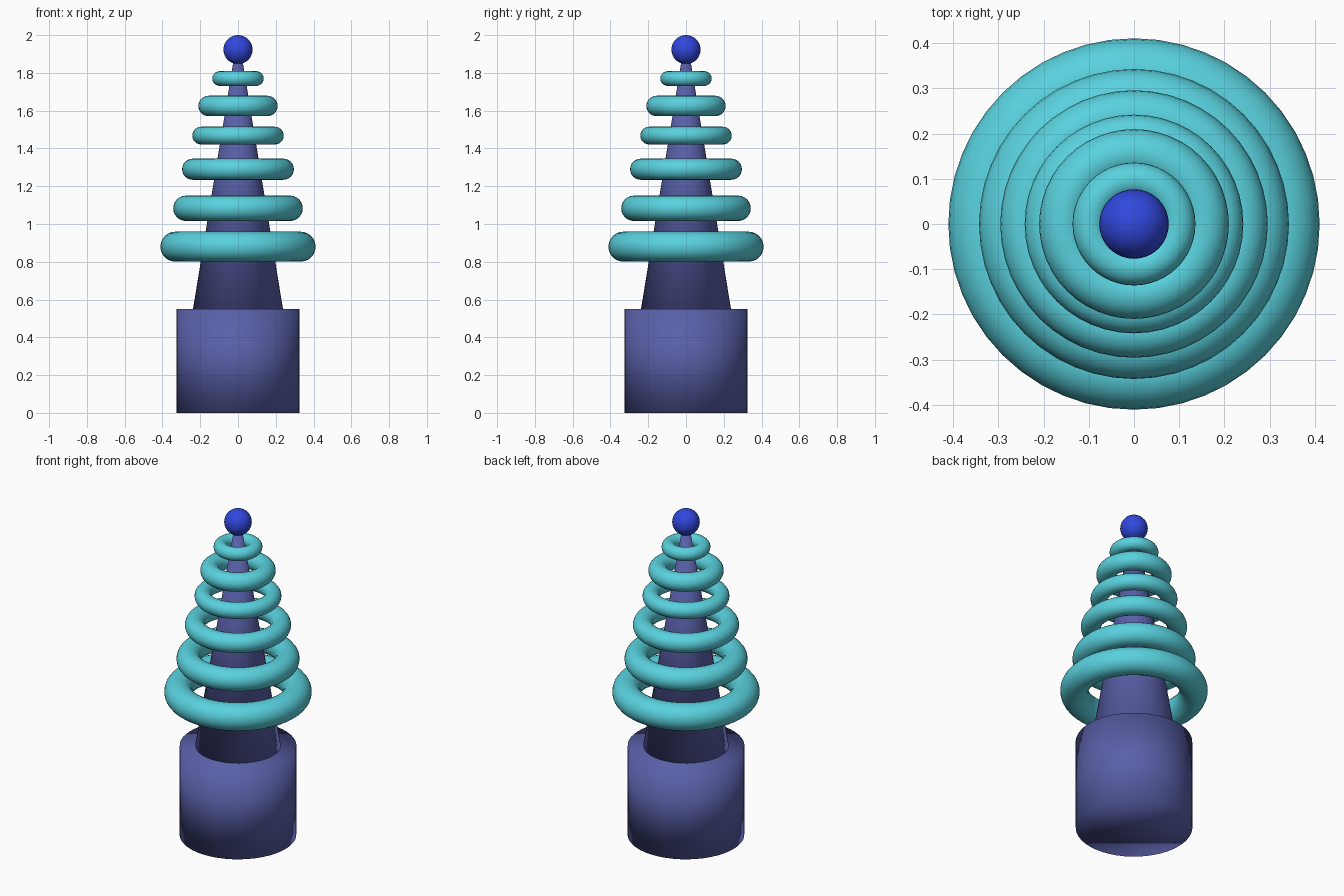
import bpy

cube = bpy.data.objects.get("Cube")
if cube:
    bpy.data.objects.remove(cube, do_unlink=True)


def make_material(name, rgb):
    mat = bpy.data.materials.new(name)
    mat.use_nodes = True
    colour = (*rgb, 1.0)
    mat.diffuse_color = colour
    mat.node_tree.nodes["Principled BSDF"].inputs["Base Color"].default_value = colour
    return mat


def finish(name, mat):
    """Name, colour and fully smooth the newest object."""
    obj = bpy.context.object
    obj.name = name
    obj.data.materials.append(mat)
    bpy.ops.object.shade_smooth()
    return obj


indigo = make_material("muted indigo", (0.10, 0.115, 0.39))
turquoise = make_material("turquoise", (0.10, 0.64, 0.73))
blue = make_material("bright blue", (0.03, 0.065, 0.73))

# Base drum
base_top = 0.55
bpy.ops.mesh.primitive_cylinder_add(
    vertices=48, radius=0.325, depth=base_top, location=(0, 0, base_top / 2))
finish("base_drum", indigo)

# Tapered mast, from the drum into the ball
mast_top = 1.92
bpy.ops.mesh.primitive_cone_add(
    vertices=48, radius1=0.238, radius2=0.015, depth=mast_top - base_top,
    location=(0, 0, (base_top + mast_top) / 2))
finish("mast", indigo)

# Floating rings: height, outer radius, tube radius
rings = [
    (0.88, 0.411, 0.079),
    (1.083, 0.343, 0.067),
    (1.29, 0.296, 0.056),
    (1.468, 0.242, 0.047),
    (1.625, 0.21, 0.054),
    (1.77, 0.136, 0.039),
]
for i, (z, outer, tube) in enumerate(rings, 1):
    bpy.ops.mesh.primitive_torus_add(
        major_segments=48, minor_segments=24,
        major_radius=outer - tube, minor_radius=tube, location=(0, 0, z))
    finish(f"ring_{i}", turquoise)

# Ball on the tip
ball = 0.077
bpy.ops.mesh.primitive_uv_sphere_add(
    segments=32, ring_count=16, radius=ball, location=(0, 0, 2 - ball))
finish("tip_ball", blue)
